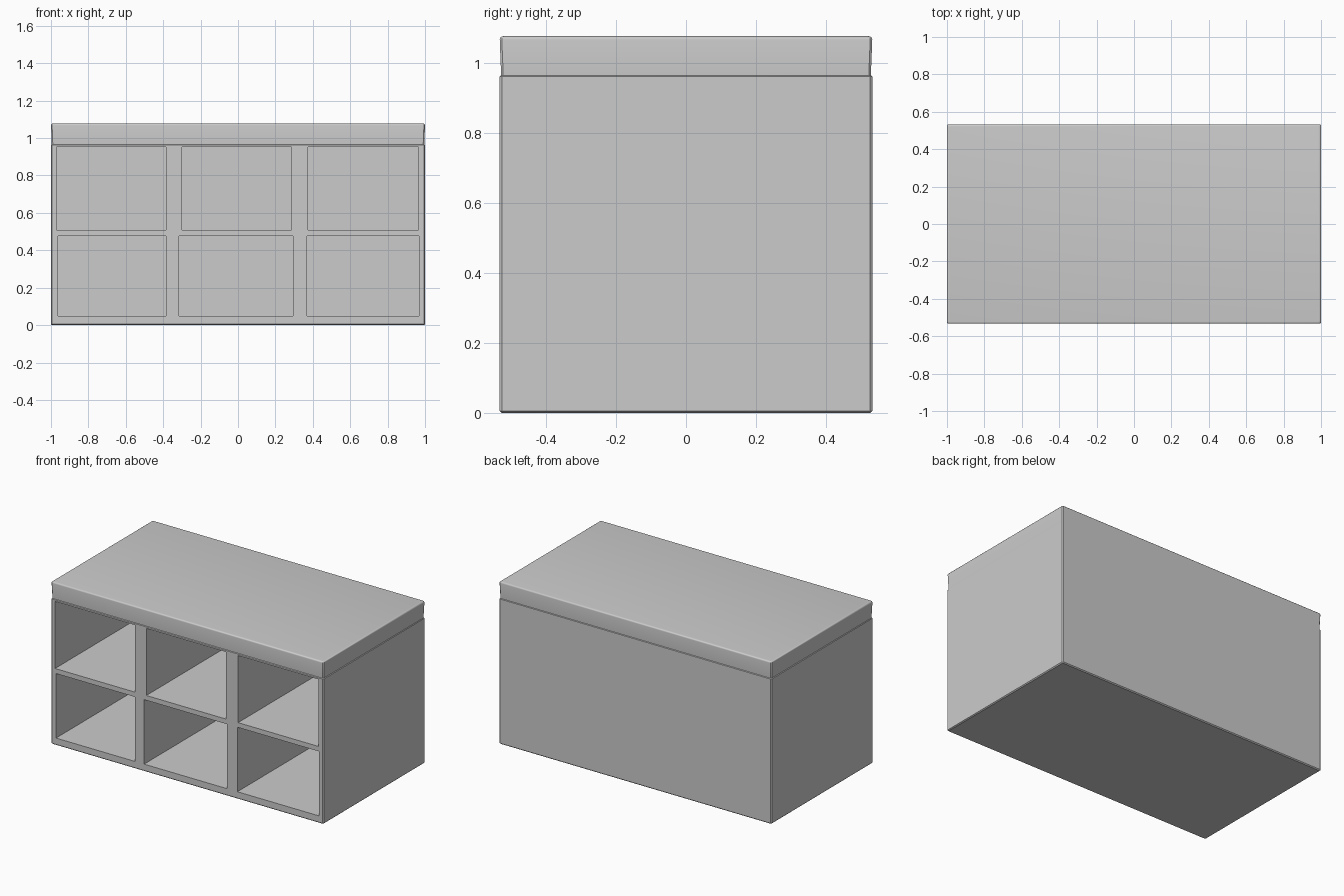
import bpy, bmesh, math

if "Cube" in bpy.data.objects:
    bpy.data.objects.remove(bpy.data.objects["Cube"])

HX, HY, H = 1.0, 0.533, 1.078   # half width, half depth, height
R = 0.01                        # edge rounding


def finish(bm, name):
    bmesh.ops.recalc_face_normals(bm, faces=bm.faces)
    mesh = bpy.data.meshes.new(name)
    bm.to_mesh(mesh)
    bm.free()
    obj = bpy.data.objects.new(name, mesh)
    bpy.context.collection.objects.link(obj)
    return obj


def ring(bm, z, inset, c=0.006):
    x, y = HX - inset, HY - inset
    pts = [(x, -y + c), (x, y - c), (x - c, y), (-x + c, y),
           (-x, y - c), (-x, -y + c), (-x + c, -y), (x - c, -y)]
    return [bm.verts.new((px, py, z)) for px, py in pts]


# Bench shell: stacked rectangles with a slightly tapered lid band and rounded top
levels = [(0, 0.006), (0.006, 0), (0.963, 0), (0.966, 0.004)]
for i in range(5):
    a = math.radians(22.5 * i)
    levels.append((H - R + R * math.sin(a), R - R * math.cos(a)))
bm = bmesh.new()
rings = [ring(bm, z, inset) for z, inset in levels]
for lo, hi in zip(rings, rings[1:]):
    for i in range(8):
        j = (i + 1) % 8
        bm.faces.new((lo[i], lo[j], hi[j], hi[i]))
bm.faces.new(rings[0])
bm.faces.new(rings[-1])
bench = finish(bm, "storage_bench")

# Cubby holes: two rows of three, open at the front
rows = [
    (0.048, 0.476, [(-0.963, -0.385), (-0.316, 0.294), (0.369, 0.968)]),
    (0.508, 0.953, [(-0.970, -0.385), (-0.300, 0.285), (0.374, 0.964)]),
]
Y_FRONT, Y_BACK = -0.7, 0.5
bm = bmesh.new()
for z0, z1, spans in rows:
    for x0, x1 in spans:
        verts = bmesh.ops.create_cube(bm, size=1)["verts"]
        bmesh.ops.scale(bm, verts=verts, vec=(x1 - x0, Y_BACK - Y_FRONT, z1 - z0))
        bmesh.ops.translate(bm, verts=verts, vec=(
            (x0 + x1) / 2, (Y_FRONT + Y_BACK) / 2, (z0 + z1) / 2))
cutter = finish(bm, "cubby_cutter")
cutter.hide_render = True

# Cut the cubbies, then drop the cutter
cut = bench.modifiers.new("cubbies", 'BOOLEAN')
cut.operation = 'DIFFERENCE'
cut.solver = 'EXACT'
cut.object = cutter
bpy.context.view_layer.objects.active = bench
bpy.ops.object.select_all(action='DESELECT')
bench.select_set(True)
bpy.ops.object.modifier_apply(modifier=cut.name)
bpy.data.objects.remove(cutter)
bpy.ops.object.shade_smooth_by_angle(angle=math.radians(30))
